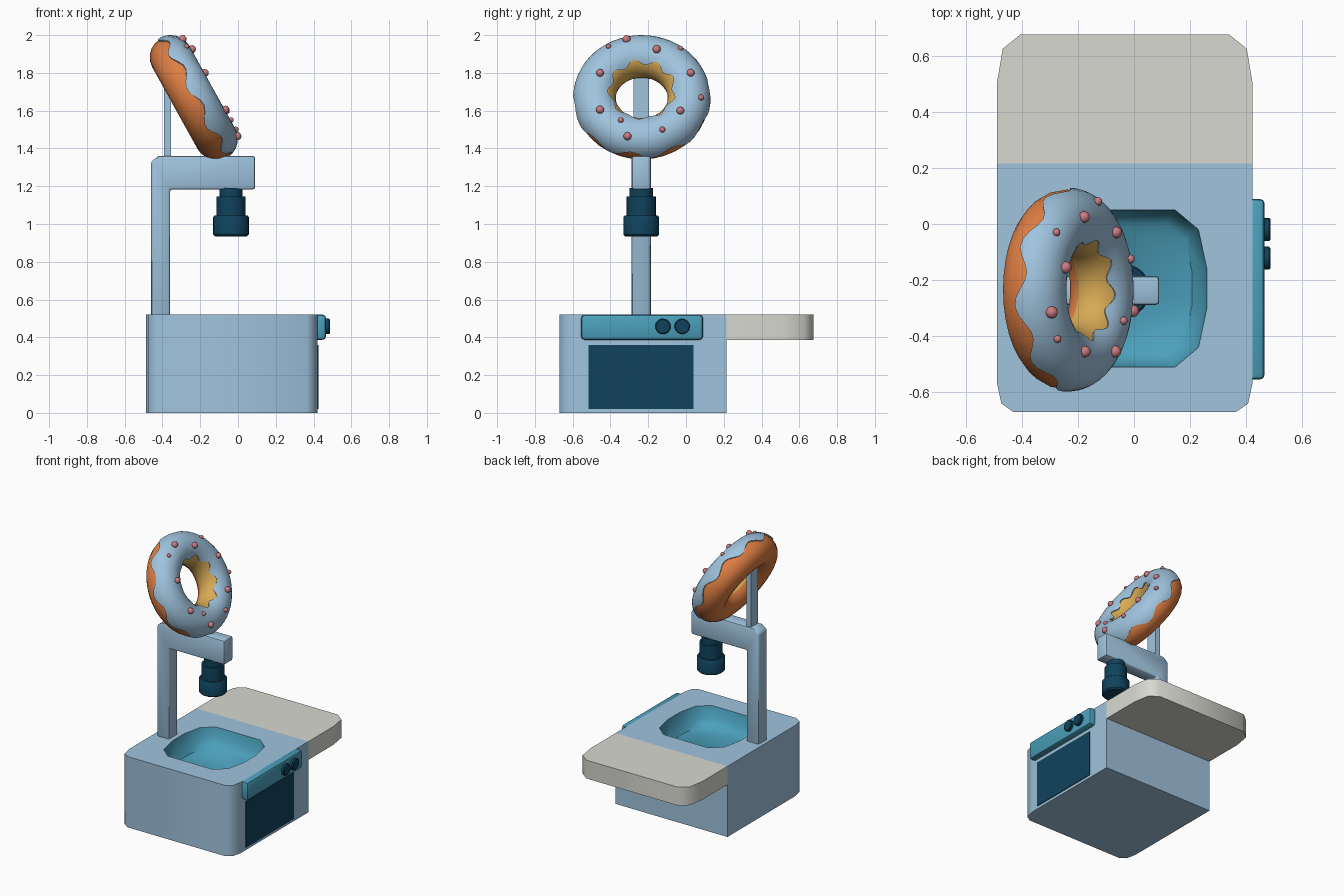
import bpy, bmesh, math
from mathutils import Vector, Matrix

if "Cube" in bpy.data.objects:
    bpy.data.objects.remove(bpy.data.objects["Cube"])


def material(name, rgb):
    m = bpy.data.materials.new(name)
    m.diffuse_color = (*rgb, 1)
    m.use_nodes = True
    m.node_tree.nodes["Principled BSDF"].inputs["Base Color"].default_value = m.diffuse_color
    return m


BLUE = material("light_blue", (0.35, 0.55, 0.73))
TEAL = material("teal", (0.07, 0.35, 0.50))
NAVY = material("dark_navy", (0.005, 0.055, 0.11))
CREAM = material("off_white", (0.69, 0.69, 0.64))
ORANGE = material("dough_orange", (0.73, 0.21, 0.055))
GOLD = material("dough_gold", (0.68, 0.40, 0.09))
PINK = material("pink", (0.60, 0.20, 0.22))


def finish(bm, name, mats, angle=40, bevel=0.0, segs=2, fix=True):
    if fix:
        bmesh.ops.recalc_face_normals(bm, faces=bm.faces)
    if bevel:
        bm.normal_update()
        edges = [e for e in bm.edges if len(e.link_faces) == 2 and e.calc_face_angle(0) > 0.8]
        bmesh.ops.bevel(bm, geom=edges, offset=bevel, segments=segs, profile=0.5, affect='EDGES')
    me = bpy.data.meshes.new(name)
    bm.to_mesh(me)
    bm.free()
    for m in mats:
        me.materials.append(m)
    me.shade_smooth()
    me.set_sharp_from_angle(angle=math.radians(angle))
    ob = bpy.data.objects.new(name, me)
    bpy.context.scene.collection.objects.link(ob)
    return ob


def prism(name, pts, lo, hi, mat, place=lambda a, b, t: (a, b, t), **kw):
    bm = bmesh.new()
    rings = [[bm.verts.new(place(a, b, t)) for a, b in pts] for t in (lo, hi)]
    n = len(pts)
    for i in range(n):
        j = (i + 1) % n
        bm.faces.new((rings[0][i], rings[0][j], rings[1][j], rings[1][i]))
    for r in rings:
        bm.faces.new(r)
    return finish(bm, name, [mat], **kw)


def box(name, lo, hi, mat, **kw):
    pts = [(lo[0], lo[1]), (hi[0], lo[1]), (hi[0], hi[1]), (lo[0], hi[1])]
    return prism(name, pts, lo[2], hi[2], mat, **kw)


def lathe(name, profile, mat, matrix, n=20):
    bm = bmesh.new()
    rings = [[bm.verts.new((r * math.cos(math.tau * k / n), r * math.sin(math.tau * k / n), z))
              for k in range(n)] for r, z in profile]
    for a, b in zip(rings, rings[1:]):
        for k in range(n):
            bm.faces.new((a[k], a[(k + 1) % n], b[(k + 1) % n], b[k]))
    bm.faces.new(rings[0])
    bm.faces.new(rings[-1])
    bm.transform(matrix)
    return finish(bm, name, [mat])


CX, CY = -0.033, -0.23
TOP = 0.52

# cabinet with a sink opening in its top
half = [(0.397, -0.67), (0.44, -0.64), (0.455, -0.57), (0.455, 0.215)]
outline = [(CX + x, y) for x, y in half] + [(CX - x, y) for x, y in reversed(half)]
quad = [(0.293, 0.07), (0.263, 0.21), (0.18, 0.28)]
sink = quad + [(-x, y) for x, y in reversed(quad)]
sink += [(-x, -y) for x, y in sink]

bm = bmesh.new()
low = [bm.verts.new((x, y, 0)) for x, y in outline]
high = [bm.verts.new((x, y, TOP)) for x, y in outline]
n = len(outline)
bm.faces.new(low)
for i in range(n):
    j = (i + 1) % n
    bm.faces.new((low[i], low[j], high[j], high[i]))
rim = [bm.verts.new((CX + x, CY + y, TOP)) for x, y in sink]
m = len(rim)
edges = [bm.edges.new((rim[i], rim[(i + 1) % m])) for i in range(m)]
edges += [bm.edges.get((high[i], high[(i + 1) % n])) for i in range(n)]
bmesh.ops.triangle_fill(bm, edges=edges, use_beauty=True, normal=(0, 0, 1))
# sink bowl walls and floor
prev = rim
for depth, s in ((0.08, 0.95), (0.13, 0.82)):
    ring = [bm.verts.new((CX + x * s, CY + y * s, TOP - depth)) for x, y in sink]
    for i in range(m):
        j = (i + 1) % m
        bm.faces.new((prev[i], prev[j], ring[j], ring[i])).material_index = 1
    prev = ring
bm.faces.new(prev).material_index = 1
finish(bm, "cabinet", [BLUE, TEAL], angle=50)

# side counter
half = [(0.455, 0.215), (0.455, 0.507), (0.435, 0.625), (0.373, 0.675)]
prism("counter", [(CX + x, y) for x, y in half] + [(CX - x, y) for x, y in reversed(half)],
      0.385, TOP, CREAM, angle=50)

# oven door, control panel and knobs
box("oven_door", (0.415, -0.515, 0.02), (0.427, 0.04, 0.36), NAVY)
box("control_panel", (0.40, -0.555, 0.387), (0.466, 0.09, TOP), TEAL, bevel=0.018)
for i, y in enumerate((-0.122, -0.02)):
    lathe(f"knob_{i + 1}", [(0.041, 0), (0.041, 0.03), (0.036, 0.035)], NAVY,
          Matrix.Translation((0.452, y, 0.458)) @ Matrix.Rotation(math.pi / 2, 4, 'Y'))

# post with overhanging arm
PY = -0.237
prism("post_and_arm",
      [(-0.46, 0.50), (-0.36, 0.50), (-0.36, 1.183), (0.09, 1.183), (0.09, 1.36),
       (-0.42, 1.36), (-0.46, 1.33)],
      PY - 0.051, PY + 0.051, BLUE, place=lambda a, b, t: (a, t, b), bevel=0.012)
box("sign_pole", (-0.392, PY - 0.042, 1.34), (-0.354, PY + 0.042, 1.86), BLUE)

# dispenser nozzle
lathe("nozzle", [(0.062, 1.19), (0.062, 1.145), (0.077, 1.145), (0.077, 1.045), (0.088, 1.045),
                 (0.095, 1.035), (0.095, 0.945), (0.085, 0.935)], NAVY,
      Matrix.Translation((-0.037, PY, 0)), 24)

# tilted ring sign: local x is across, local y is up the slope, local z is the facing direction
R, r, TILT = 0.247, 0.110, math.radians(29)
c, s = math.cos(TILT), math.sin(TILT)
frame = Matrix(((0, -s, c, -0.238), (1, 0, 0, -0.234), (0, c, s, 1.667), (0, 0, 0, 1)))


def tube(u, v, rad):
    d = R + rad * math.cos(v)
    return Vector((d * math.cos(u), d * math.sin(u), rad * math.sin(v)))


# dough ring, gold on the upper inside
bm = bmesh.new()
U, V = 36, 20
grid = [[bm.verts.new(tube(math.tau * i / U, math.tau * j / V, r)) for j in range(V)] for i in range(U)]
for i in range(U):
    for j in range(V):
        a, b = grid[i], grid[(i + 1) % U]
        f = bm.faces.new((a[j], b[j], b[(j + 1) % V], a[(j + 1) % V]))
        p = f.calc_center_median()
        if p.z > -0.02 and p.xy.length < R:
            f.material_index = 1
bm.transform(frame)
finish(bm, "dough_ring", [ORANGE, GOLD])

# icing shell with wavy edges
bm = bmesh.new()
U, V = 72, 12
grid = []
for i in range(U):
    u = math.tau * i / U
    v0 = 0.12 + 0.20 * math.sin(10 * u) + 0.06 * math.sin(3 * u)
    v1 = 2.30 + 0.14 * math.sin(9 * u + 1)
    row = [tube(u, v0, r - 0.01)]
    row += [tube(u, v0 + (v1 - v0) * j / V, r + 0.007) for j in range(V + 1)]
    row.append(tube(u, v1, r - 0.01))
    grid.append([bm.verts.new(p) for p in row])
for i in range(U):
    a, b = grid[i], grid[(i + 1) % U]
    for j in range(len(a) - 1):
        bm.faces.new((a[j], b[j], b[j + 1], a[j + 1]))
bm.transform(frame)
finish(bm, "icing", [BLUE], angle=50, fix=False)

# sprinkles, placed by their side-view position and pushed onto the icing
spots = [(-0.315, 1.978, 0.022), (-0.41, 1.94, 0.014), (-0.155, 1.925, 0.022), (-0.03, 1.93, 0.014),
         (-0.455, 1.80, 0.021), (0.025, 1.80, 0.021), (0.08, 1.67, 0.016), (-0.455, 1.605, 0.022),
         (-0.03, 1.60, 0.021), (-0.345, 1.55, 0.015), (-0.31, 1.465, 0.022), (-0.125, 1.50, 0.016)]
bm = bmesh.new()
for y, z, rad in spots:
    a, h = y + 0.234, 0.08
    for _ in range(12):
        b = (z - 1.667 - h * s) / c
        h = 0.5 * h + 0.5 * math.sqrt(max(0, (r + 0.01) ** 2 - (math.hypot(a, b) - R) ** 2))
    bmesh.ops.create_icosphere(bm, subdivisions=2, radius=rad,
                               matrix=Matrix.Translation(frame @ Vector((a, b, h))))
finish(bm, "sprinkles", [PINK])
